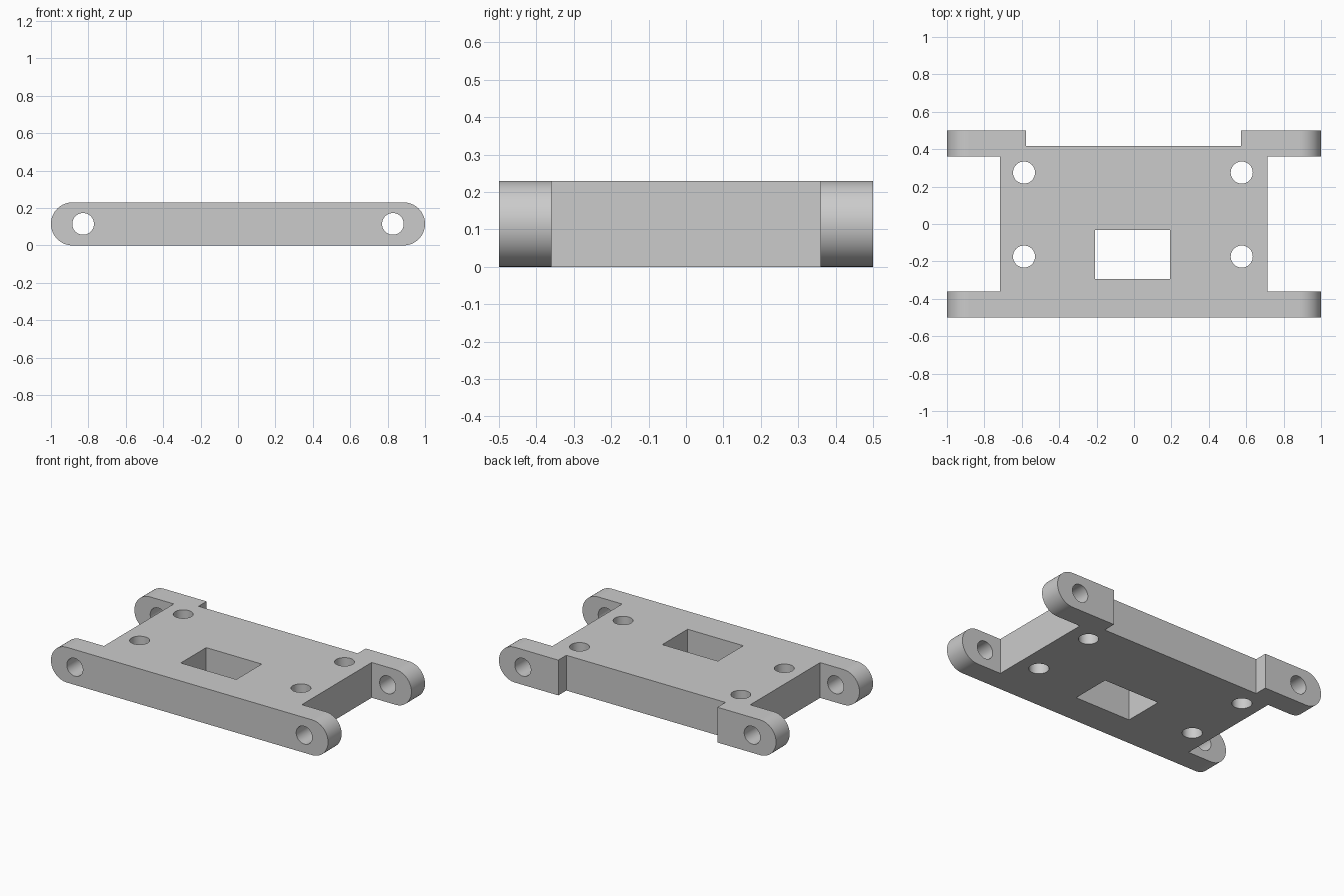
import bpy, bmesh, math
from mathutils import Vector

if "Cube" in bpy.data.objects:
    bpy.data.objects.remove(bpy.data.objects["Cube"], do_unlink=True)

HEIGHT = 0.23
MID = HEIGHT / 2

grey = bpy.data.materials.new("plain grey")
grey.use_nodes = True
colour = (0.6, 0.6, 0.6, 1)
grey.diffuse_color = colour
grey.node_tree.nodes["Principled BSDF"].inputs["Base Color"].default_value = colour


def prism(name, points, direction):
    """Extrude a closed 3D outline along a direction."""
    bm = bmesh.new()
    face = bm.faces.new([bm.verts.new(p) for p in points])
    top = bmesh.ops.extrude_face_region(bm, geom=[face])["geom"]
    moved = [v for v in top if isinstance(v, bmesh.types.BMVert)]
    bmesh.ops.translate(bm, verts=moved, vec=Vector(direction))
    bmesh.ops.recalc_face_normals(bm, faces=bm.faces)
    mesh = bpy.data.meshes.new(name)
    bm.to_mesh(mesh)
    bm.free()
    mesh.materials.append(grey)
    obj = bpy.data.objects.new(name, mesh)
    bpy.context.collection.objects.link(obj)
    return obj


def arc(cx, cy, r, start, end, steps):
    return [(cx + r * math.cos(start + (end - start) * i / steps),
             cy + r * math.sin(start + (end - start) * i / steps))
            for i in range(steps + 1)]


def circle(cx, cy, r):
    return arc(cx, cy, r, 0, math.tau, 48)[:-1]


def combine(target, tool, operation):
    mod = target.modifiers.new(tool.name, "BOOLEAN")
    mod.operation, mod.object, mod.solver = operation, tool, "EXACT"
    bpy.context.view_layer.objects.active = target
    bpy.ops.object.modifier_apply(modifier=mod.name)
    bpy.data.objects.remove(tool, do_unlink=True)


# Plate with four lugs and a shallow recess along the back
outline = [(-1, -0.5), (1, -0.5), (1, -0.36), (0.713, -0.36),
           (0.713, 0.36), (1, 0.36), (1, 0.5), (0.572, 0.5),
           (0.572, 0.417), (-0.577, 0.417), (-0.577, 0.5), (-1, 0.5),
           (-1, 0.36), (-0.716, 0.36), (-0.716, -0.36), (-1, -0.36)]
plate = prism("mounting_plate", [(x, y, 0) for x, y in outline], (0, 0, HEIGHT))

# Rounded lug ends
half = math.pi / 2
ends = (arc(1 - MID, MID, MID, -half, half, 32)
        + arc(MID - 1, MID, MID, half, 3 * half, 32))
combine(plate, prism("rounded_ends", [(x, -0.6, z) for x, z in ends], (0, 1.2, 0)),
        "INTERSECT")

# Pivot holes through the lugs
for x in (-0.828, 0.828):
    hole = [(px, -0.6, pz) for px, pz in circle(x, MID, 0.058)]
    combine(plate, prism("pivot_hole", hole, (0, 1.2, 0)), "DIFFERENCE")

# Screw holes and rectangular window through the plate
openings = [circle(x, y, 0.059) for x in (-0.588, 0.576) for y in (-0.174, 0.275)]
openings.append([(-0.208, -0.293), (0.193, -0.293), (0.193, -0.031), (-0.208, -0.031)])
for shape in openings:
    cutter = prism("opening", [(x, y, -0.1) for x, y in shape], (0, 0, HEIGHT + 0.2))
    combine(plate, cutter, "DIFFERENCE")

# Smooth the curved walls; keep every large plane flat
bpy.ops.object.select_all(action="DESELECT")
plate.select_set(True)
bpy.context.view_layer.objects.active = plate
bpy.ops.object.shade_smooth_by_angle(angle=math.radians(30))
for face in plate.data.polygons:
    if face.area > 0.02:
        face.use_smooth = False
